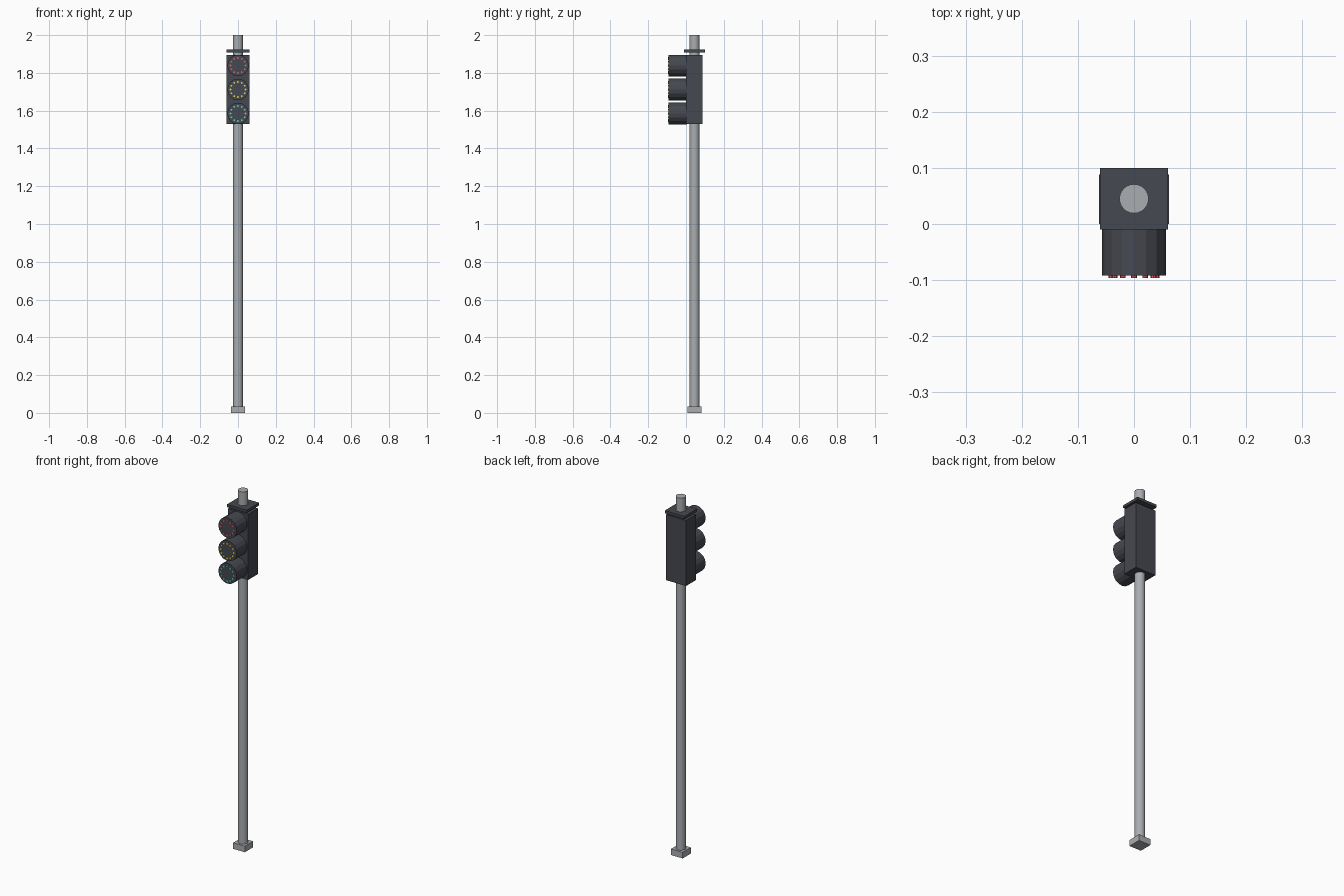
import bpy
from math import sin, cos, pi

if "Cube" in bpy.data.objects:
    bpy.data.objects.remove(bpy.data.objects["Cube"])


def material(name, rgb):
    m = bpy.data.materials.new(name)
    m.diffuse_color = (*rgb, 1)
    m.use_nodes = True
    m.node_tree.nodes["Principled BSDF"].inputs["Base Color"].default_value = m.diffuse_color
    return m


pole_grey = material("pole_grey", (0.4, 0.42, 0.44))
dark = material("dark_housing", (0.06, 0.065, 0.08))


def finish(name, mat):
    ob = bpy.context.object
    ob.name = name
    ob.data.materials.append(mat)
    return ob


def box(name, x, y, z, mat):
    lo, hi = zip(x, y, z)
    bpy.ops.mesh.primitive_cube_add(size=1, location=[(a + b) / 2 for a, b in zip(lo, hi)])
    ob = finish(name, mat)
    ob.scale = [b - a for a, b in zip(lo, hi)]
    bpy.ops.object.transform_apply(location=False, rotation=False, scale=True)
    return ob


def cylinder(name, r, depth, loc, mat, sides, along_y=False):
    bpy.ops.mesh.primitive_cylinder_add(vertices=sides, radius=r, depth=depth, location=loc,
                                        rotation=(pi / 2 if along_y else 0, 0, 0))
    return finish(name, mat)


# Pole and foot
PY = 0.045
cylinder("pole", 0.026, 1.98, (0, PY, 1.01), pole_grey, 24)
bpy.ops.object.shade_smooth_by_angle()
box("foot", (-0.036, 0.036), (PY - 0.036, PY + 0.036), (0, 0.034), pole_grey)

# Signal housing and roof plate
box("housing", (-0.062, 0.062), (0, 0.088), (1.53, 1.896), dark)
box("roof_plate", (-0.061, 0.061), (-0.01, 0.1), (1.908, 1.923), dark)

# Three lamp drums, each with a ring of small lights
lamps = [("red", 1.839, (0.8, 0.12, 0.12)),
         ("yellow", 1.712, (0.85, 0.7, 0.05)),
         ("green", 1.585, (0.1, 0.7, 0.55))]
for colour, z, rgb in lamps:
    cylinder(colour + "_lamp_drum", 0.057, 0.097, (0, -0.0435, z), dark, 16, True)
    mat = material(colour + "_light", rgb)
    for i in range(12):
        a = 2 * pi * i / 12
        cylinder(f"{colour}_light_{i + 1}", 0.005, 0.012,
                 (0.04 * sin(a), -0.09, z + 0.04 * cos(a)), mat, 8, True)
